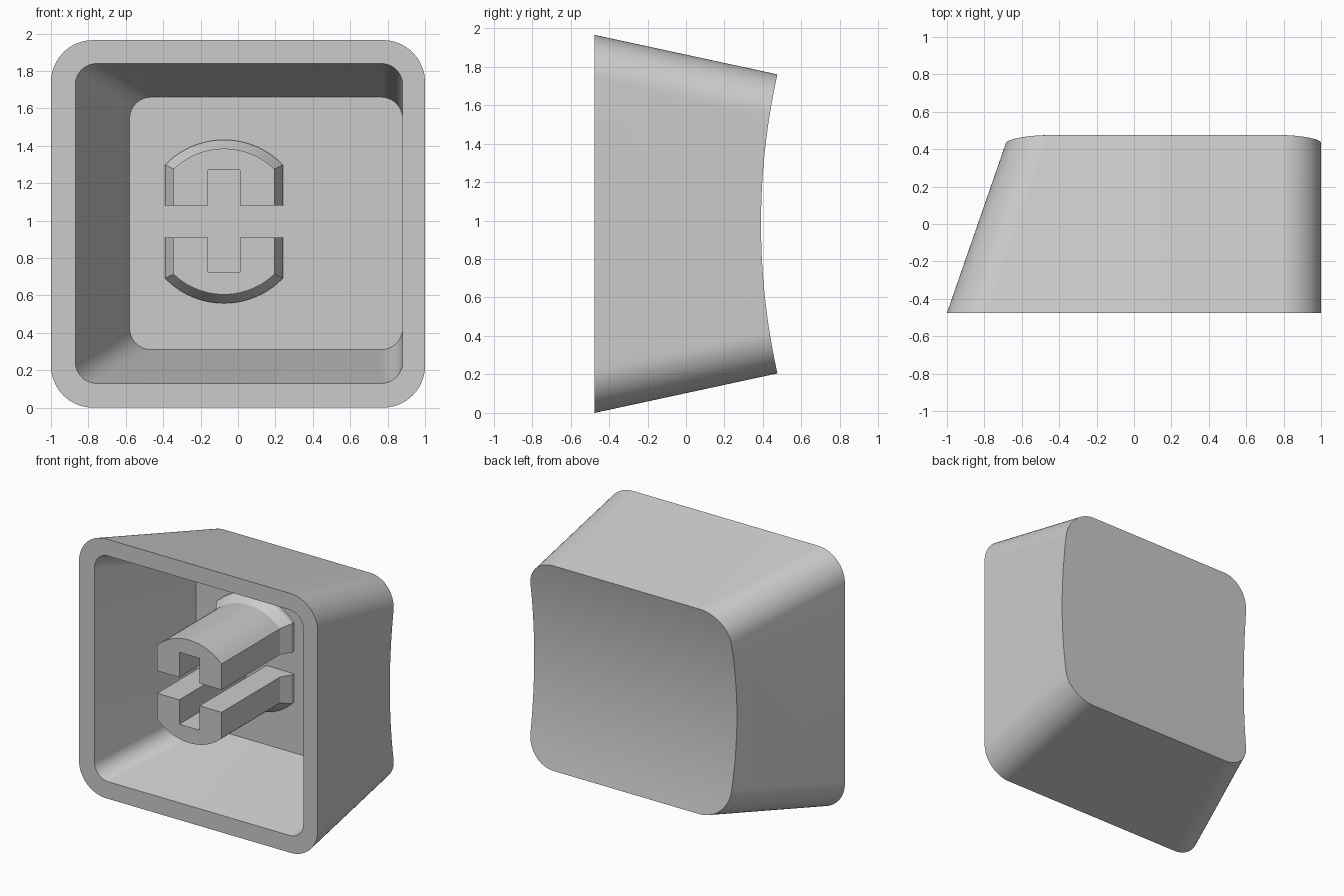
import bpy, bmesh
from math import sin, cos, asin, pi, radians
from mathutils import Matrix

if "Cube" in bpy.data.objects:
    bpy.data.objects.remove(bpy.data.objects["Cube"])

FRONT, MID_Z = -0.475, 0.983
grey = bpy.data.materials.new("light grey plastic")
grey.use_nodes = True
grey.diffuse_color = (0.6, 0.6, 0.6, 1)
grey.node_tree.nodes["Principled BSDF"].inputs["Base Color"].default_value = (0.6, 0.6, 0.6, 1)


def finish(name, bm):
    bmesh.ops.recalc_face_normals(bm, faces=bm.faces)
    mesh = bpy.data.meshes.new(name)
    bm.to_mesh(mesh)
    bm.free()
    mesh.materials.append(grey)
    obj = bpy.data.objects.new(name, mesh)
    bpy.context.collection.objects.link(obj)
    return obj


def loft(name, sections):
    """Skin matching closed outlines, given as (y, [(x, z), ...])."""
    bm = bmesh.new()
    rings = [[bm.verts.new((x, y, z)) for x, z in pts] for y, pts in sections]
    n = len(rings[0])
    for a, b in zip(rings, rings[1:]):
        for i in range(n):
            j = (i + 1) % n
            bm.faces.new((a[i], a[j], b[j], b[i]))
    bm.faces.new(rings[0])
    bm.faces.new(rings[-1])
    return finish(name, bm)


def rounded_rect(x0, x1, z0, z1, r, steps=16):
    centres = [(x1 - r, z1 - r), (x0 + r, z1 - r), (x0 + r, z0 + r), (x1 - r, z0 + r)]
    return [(cx + r * cos((q + k / steps) * pi / 2), cz + r * sin((q + k / steps) * pi / 2))
            for q, (cx, cz) in enumerate(centres) for k in range(steps + 1)]


def barrel(radius, half_width, cx=-0.075, cz=0.995, steps=20):
    """Circle with its two sides cut flat."""
    a = asin(half_width / radius)
    arc = [a - 2 * a * k / steps for k in range(steps + 1)]
    top = [(cx + radius * sin(t), cz + radius * cos(t)) for t in arc]
    return top + [(2 * cx - x, 2 * cz - z) for x, z in top]


def box(name, x0, x1, z0, z1, y0, y1):
    return loft(name, [(y, [(x0, z0), (x1, z0), (x1, z1), (x0, z1)]) for y in (y0, y1)])


def carve(obj, cutter):
    mod = obj.modifiers.new("carve", 'BOOLEAN')
    mod.operation, mod.solver, mod.object = 'DIFFERENCE', 'EXACT', cutter
    bpy.context.view_layer.update()
    with bpy.context.temp_override(object=obj, active_object=obj):
        bpy.ops.object.modifier_apply(modifier=mod.name)
    bpy.data.objects.remove(cutter)


# Shell: tapered on three sides, straight on the left one
def shell_section(d):
    return FRONT + d, rounded_rect(-1 + 0.347 * d, 1, 0.216 * d, 1.965 - 0.216 * d, 0.225)


shell = loft("keycap_shell", [shell_section(0), shell_section(1.0)])

# Scooped back face
bm = bmesh.new()
bmesh.ops.create_cone(bm, cap_ends=True, segments=512, radius1=3.59, radius2=3.59, depth=4,
                      matrix=Matrix.Translation((0, 3.98, MID_Z)) @ Matrix.Rotation(pi / 2, 4, 'Y'))
carve(shell, finish("dish_cutter", bm))


# Hollow, following the outer taper
def hollow_section(d):
    return FRONT + d, rounded_rect(-0.87 + 0.363 * d, 0.88,
                                   0.13 + 0.225 * d, 1.84 - 0.225 * d, 0.115)


carve(shell, loft("hollow_cutter", [hollow_section(-0.1), hollow_section(0.8)]))

# Stem with flared foot, split by a cross-shaped slot
stem = loft("stem", [(FRONT, barrel(0.39, 0.27)), (0.225, barrel(0.39, 0.27)),
                     (0.3, barrel(0.437, 0.315)), (0.326, barrel(0.437, 0.315))])
carve(stem, box("slot_cutter", -0.6, 0.5, 0.91, 1.08, -0.6, 0.5))
carve(stem, box("slot_cutter", -0.16, 0.01, 0.725, 1.27, -0.6, 0.5))

# Smooth curves, crisp edges
for obj in (shell, stem):
    bpy.ops.object.select_all(action='DESELECT')
    obj.select_set(True)
    bpy.context.view_layer.objects.active = obj
    bpy.ops.object.shade_smooth_by_angle(angle=radians(25))
